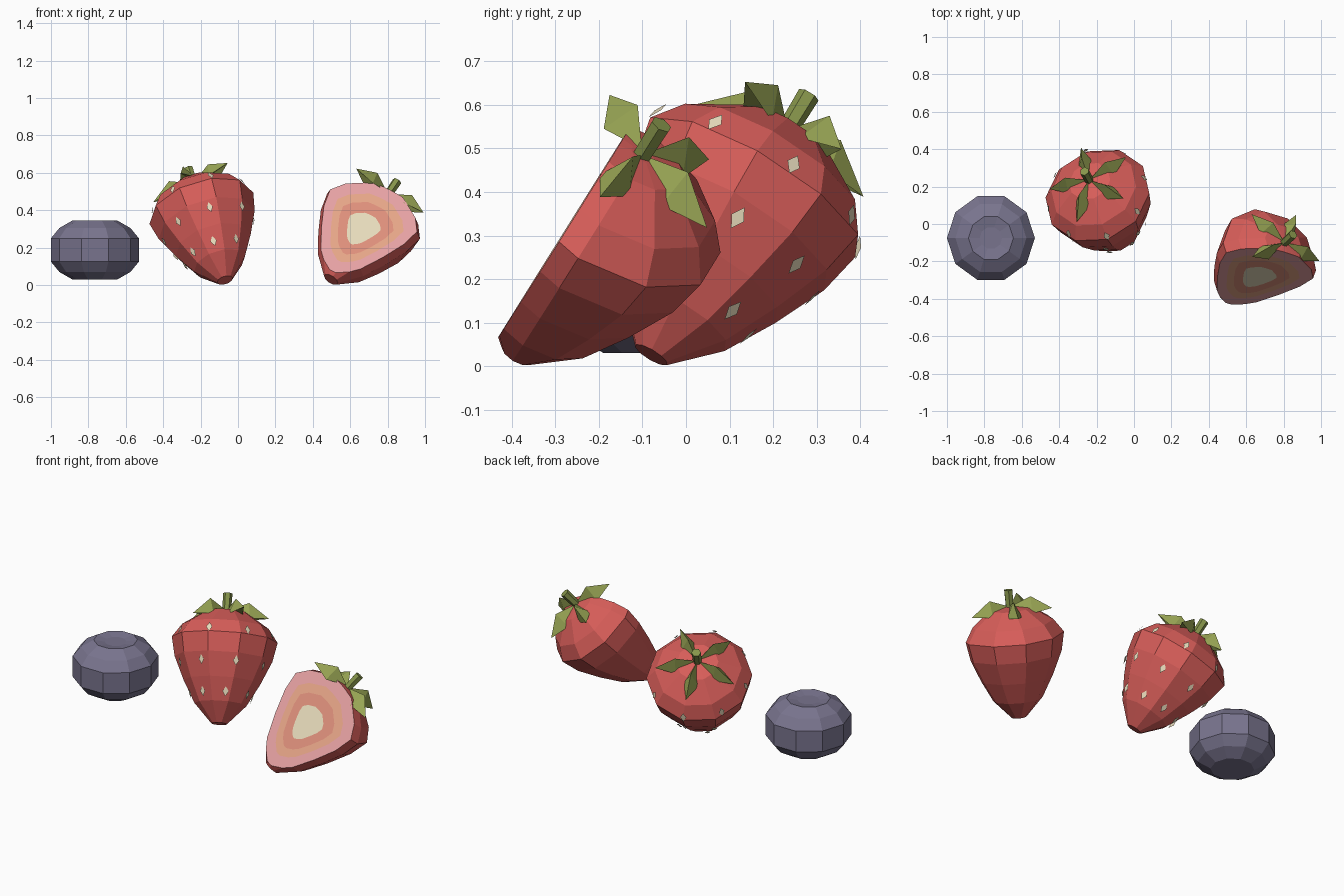
import bpy, bmesh, math
from mathutils import Matrix, Vector
from mathutils.bvhtree import BVHTree

if "Cube" in bpy.data.objects:
    bpy.data.objects.remove(bpy.data.objects["Cube"])


def material(name, rgb):
    m = bpy.data.materials.new(name)
    m.use_nodes = True
    color = (*rgb, 1)
    m.diffuse_color = color
    m.node_tree.nodes["Principled BSDF"].inputs["Base Color"].default_value = color
    return m


RED = material("berry_red", (0.68, 0.11, 0.1))
PINK = material("flesh_pink", (0.8, 0.36, 0.37))
PEACH = material("flesh_peach", (0.82, 0.39, 0.25))
SALMON = material("flesh_salmon", (0.74, 0.28, 0.2))
CREAM = material("seed_cream", (0.8, 0.71, 0.5))
LEAF = material("leaf_green", (0.32, 0.38, 0.09))
STEM = material("stem_green", (0.24, 0.3, 0.07))
BLUE = material("dusky_blue", (0.19, 0.175, 0.27))


def finish(bm, name, mats, matrix):
    mesh = bpy.data.meshes.new(name)
    bm.to_mesh(mesh)
    bm.free()
    for m in mats:
        mesh.materials.append(m)
    obj = bpy.data.objects.new(name, mesh)
    obj.matrix_world = matrix
    bpy.context.collection.objects.link(obj)
    return obj


def lathe(profile, sides):
    """Closed faceted solid from (height, radius) pairs around z."""
    bm = bmesh.new()
    rings = []
    for h, r in profile:
        rings.append([bm.verts.new((r * math.cos(i * math.tau / sides),
                                    r * math.sin(i * math.tau / sides), h))
                      for i in range(sides)])
    for a, b in zip(rings, rings[1:]):
        for i in range(sides):
            j = (i + 1) % sides
            bm.faces.new((a[i], a[j], b[j], b[i]))
    bm.faces.new(rings[0][::-1])
    bm.faces.new(rings[-1])
    bmesh.ops.recalc_face_normals(bm, faces=bm.faces)
    return bm


def frame(tip, axis, side, scale=1):
    """Placement with local z along the axis and local x near the side."""
    z = Vector(axis).normalized()
    x = Vector(side)
    x = (x - z * x.dot(z)).normalized()
    rot = Matrix((x, z.cross(x), z)).transposed().to_4x4()
    return Matrix.Translation(tip) @ rot @ Matrix.Scale(scale, 4)


BERRY = [(0, 0.043), (0.106, 0.142), (0.23, 0.21), (0.36, 0.268),
         (0.467, 0.29), (0.541, 0.237), (0.62, 0.115), (0.63, 0.03)]


def crown(prefix, matrix, leaves):
    # Folded leaves radiating from the stem, given as (angle, tip height)
    bm = bmesh.new()
    for angle, tip_height in leaves:
        turn = Matrix.Rotation(math.radians(angle), 4, 'Z')
        points = [(0.015, 0, 0.635), (0.125, 0.043, 0.59), (0.235, 0, tip_height),
                  (0.125, -0.043, 0.59), (0.12, 0, 0.68), (0.12, 0, 0.615)]
        base, left, tip, right, ridge, under = [
            bm.verts.new(turn @ Vector(p)) for p in points]
        for mid in (ridge, under):
            for a, b in ((base, left), (left, tip), (tip, right), (right, base)):
                bm.faces.new((a, b, mid))
    bmesh.ops.recalc_face_normals(bm, faces=bm.faces)
    finish(bm, prefix + "_leaves", [LEAF], matrix)
    # Short stalk
    finish(lathe([(0.6, 0.023), (0.725, 0.026)], 6), prefix + "_stem", [STEM], matrix)


# Whole strawberry
whole = frame((-0.07, -0.08, 0.026), (-0.27, 0.5, 0.825), (0.82, 0.57, 0))
bm = lathe(BERRY, 10)
tree = BVHTree.FromBMesh(bm)
finish(bm, "whole_berry", [RED], whole)
crown("whole_berry", whole, [(-66, 0.62), (4, 0.6), (74, 0.6), (148, 0.58), (220, 0.58)])

# Seeds: small diamonds in three rows standing just off the skin
bm = bmesh.new()
for height, phase in ((0.485, -108), (0.32, -73), (0.158, -81)):
    for k in range(8):
        a = math.radians(phase + 45 * k)
        out = Vector((math.cos(a), math.sin(a), 0))
        spot, normal, _, _ = tree.ray_cast(out + Vector((0, 0, height)), -out)
        facing = (normal + out * 0.6).normalized()
        across = Vector((0, 0, 1)).cross(facing).normalized()
        along = facing.cross(across)
        center = spot + normal * 0.009
        bm.faces.new([bm.verts.new(center + offset) for offset in
                      (across * 0.017, along * 0.028, across * -0.017, along * -0.028)])
finish(bm, "whole_berry_seeds", [CREAM], whole)

# Halved strawberry, with nested flesh colours on the cut
half = frame((0.497, -0.387, 0.03), (0.495, 0.463, 0.735), (0.869, -0.259, -0.422), 0.985)
bm = lathe(BERRY, 10)
bmesh.ops.bisect_plane(bm, geom=bm.verts[:] + bm.edges[:] + bm.faces[:],
                       plane_co=(0, -0.058, 0), plane_no=(0, -1, 0), clear_outer=True)
rim = [e for e in bm.edges if e.is_boundary]
cap = bmesh.ops.edgeloop_fill(bm, edges=rim)["faces"][0]
bmesh.ops.recalc_face_normals(bm, faces=bm.faces)
heart = Vector((0, -0.058, 0.33))
cap.material_index = 1
last = 1
for index, size in ((2, 0.76), (3, 0.58), (4, 0.35)):
    bmesh.ops.inset_individual(bm, faces=[cap], thickness=0)
    for v in cap.verts:
        v.co = heart + (v.co - heart) * (size / last)
    cap.material_index = index
    last = size
finish(bm, "half_berry", [RED, PINK, PEACH, SALMON, CREAM], half)
crown("half_berry", half, [(-8, 0.605), (68, 0.605), (144, 0.605), (216, 0.61)])

# Blueberry, with a shallow dimple on top
finish(lathe([(0.03, 0.12), (0.07, 0.19), (0.125, 0.235), (0.25, 0.235),
              (0.305, 0.19), (0.345, 0.12), (0.335, 0.06)], 10),
       "blueberry", [BLUE], Matrix.Translation((-0.765, -0.075, 0)))
